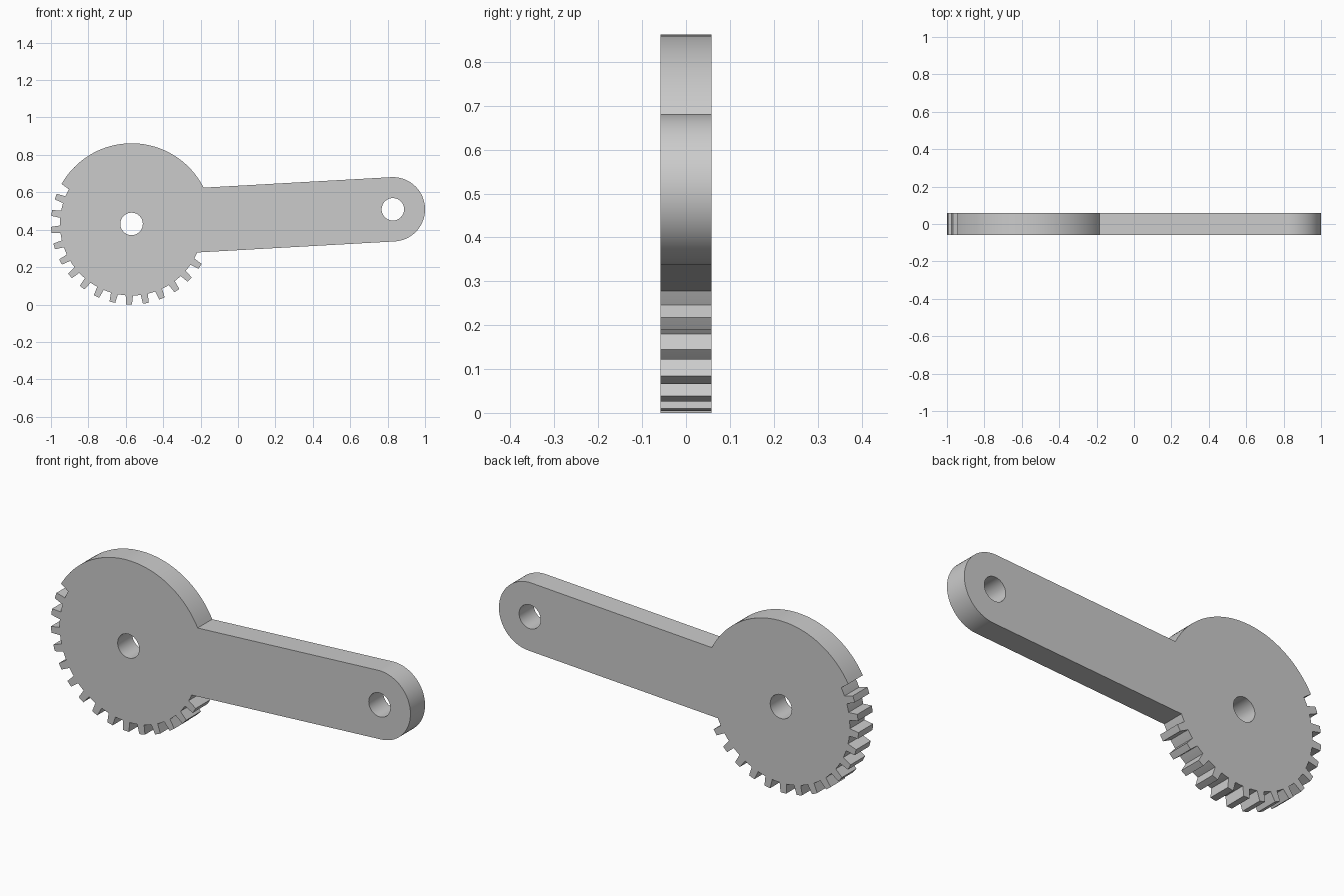
import bpy
import bmesh
from math import sin, cos, asin, atan2, radians, ceil
from mathutils import Vector

cube = bpy.data.objects.get("Cube")
if cube:
    bpy.data.objects.remove(cube, do_unlink=True)

HALF_DEPTH = 0.058
HUB = Vector((-0.569, 0.431))       # gear centre (x, z)
TIP = Vector((0.828, 0.509))        # arm end centre (x, z)
OUTER, ROOT = 0.431, 0.383
ARM_RADIUS, HOLE_RADIUS = 0.172, 0.06
PITCH, FIRST_TOOTH, TEETH = radians(12), radians(160.2), 15
TIP_HALF, ROOT_HALF = radians(2.1), radians(2.9)
TURN = radians(360)


def arc(centre, radius, start, end, step=radians(3)):
    """Points along a circular arc, both ends included."""
    count = max(1, ceil(abs(end - start) / step))
    angles = [start + (end - start) * i / count for i in range(count + 1)]
    return [centre + radius * Vector((cos(a), sin(a))) for a in angles]


# Outline: plain rim, toothed rim, then the arm with its round end
axis = TIP - HUB
tilt = atan2(axis.y, axis.x)
rim_start = tilt + asin(ARM_RADIUS / OUTER)
root_end = TURN + tilt - asin(ARM_RADIUS / ROOT)
outline = arc(HUB, OUTER, rim_start, FIRST_TOOTH - PITCH + TIP_HALF)
root_angle = FIRST_TOOTH - PITCH + ROOT_HALF
for i in range(TEETH):
    middle = FIRST_TOOTH + i * PITCH
    outline += arc(HUB, ROOT, root_angle, middle - ROOT_HALF)
    outline += arc(HUB, OUTER, middle - TIP_HALF, middle + TIP_HALF)
    root_angle = middle + ROOT_HALF
outline += arc(HUB, ROOT, root_angle, root_end)
outline += arc(TIP, ARM_RADIUS, tilt - TURN / 4, tilt + TURN / 4)

# Fill the outline around both pivot holes, then extrude it
bm = bmesh.new()
holes = [arc(c, HOLE_RADIUS, 0, TURN, TURN / 48)[:-1] for c in (HUB, TIP)]
for loop in [outline] + holes:
    verts = [bm.verts.new((p.x, -HALF_DEPTH, p.y)) for p in loop]
    for a, b in zip(verts, verts[1:] + verts[:1]):
        bm.edges.new((a, b))
bmesh.ops.triangle_fill(bm, use_beauty=True, use_dissolve=False,
                        edges=bm.edges[:], normal=(0, -1, 0))
extruded = bmesh.ops.extrude_face_region(bm, geom=bm.faces[:],
                                         use_keep_orig=True)
moved = [v for v in extruded["geom"] if isinstance(v, bmesh.types.BMVert)]
bmesh.ops.translate(bm, verts=moved, vec=(0, 2 * HALF_DEPTH, 0))
bmesh.ops.recalc_face_normals(bm, faces=bm.faces[:])

mesh = bpy.data.meshes.new("sector_gear_arm")
bm.to_mesh(mesh)
bm.free()
arm = bpy.data.objects.new("sector_gear_arm", mesh)
bpy.context.collection.objects.link(arm)

# Plain grey material
grey = bpy.data.materials.new("light_grey")
grey.use_nodes = True
colour = (0.6, 0.6, 0.6, 1)
grey.diffuse_color = colour
grey.node_tree.nodes["Principled BSDF"].inputs["Base Color"].default_value = colour
mesh.materials.append(grey)

# Smooth the curved walls, keep teeth and rims sharp
bpy.ops.object.select_all(action="DESELECT")
arm.select_set(True)
bpy.context.view_layer.objects.active = arm
bpy.ops.object.shade_smooth_by_angle(angle=radians(30))
